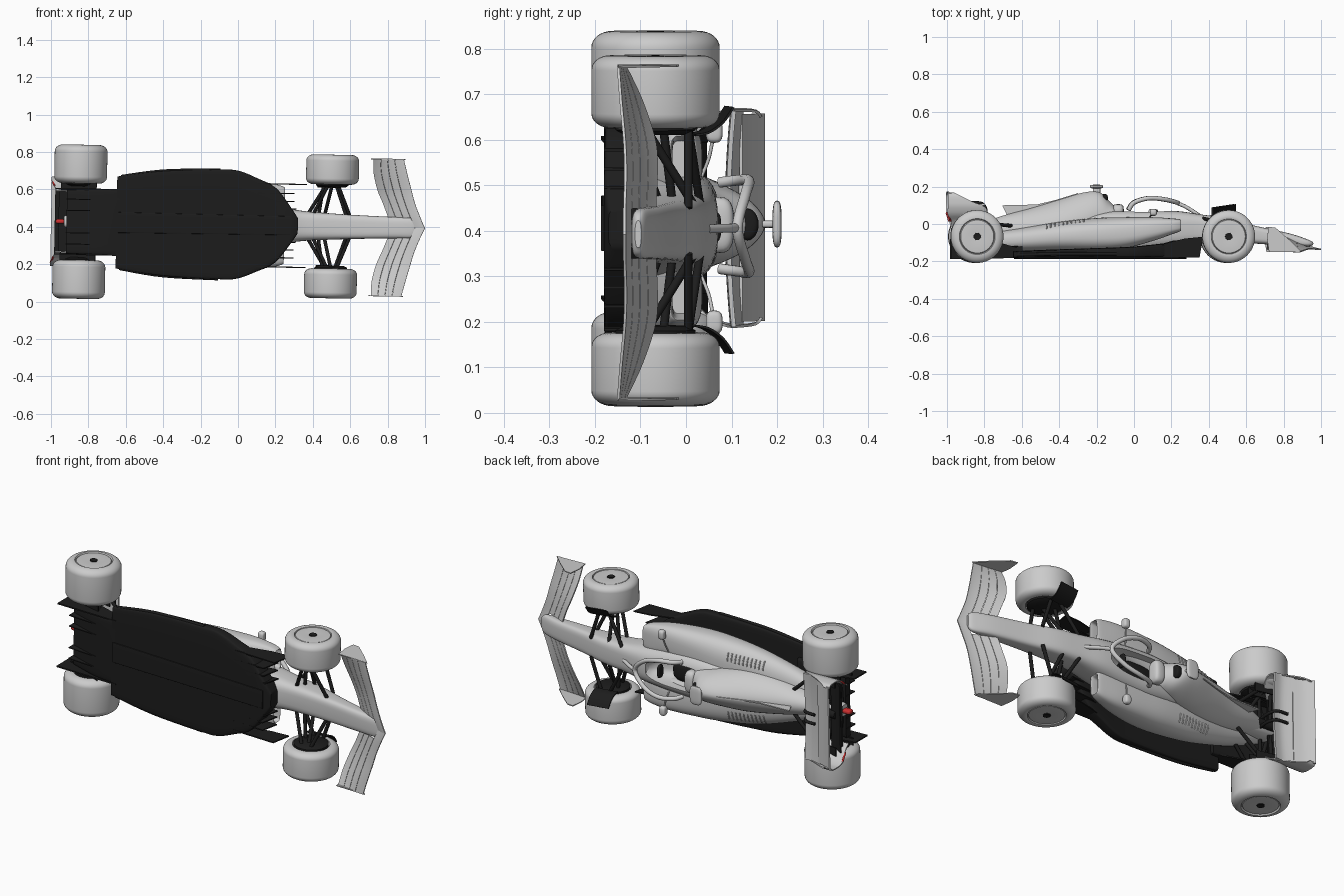
import bpy, bmesh, math
from mathutils import Vector, Matrix
from mathutils.bvhtree import BVHTree

if "Cube" in bpy.data.objects:
    bpy.data.objects.remove(bpy.data.objects["Cube"])

# Car lies on its side: x = nose, y = car's up, z = car's width (0 = centreline until the end)
def material(name, rgb):
    m = bpy.data.materials.new(name)
    m.diffuse_color = (*rgb, 1)
    m.use_nodes = True
    m.node_tree.nodes["Principled BSDF"].inputs["Base Color"].default_value = m.diffuse_color
    return m

BLACK = material("black", (0.012, 0.012, 0.012))
RED = material("red", (0.6, 0.03, 0.03))

def smooth(P, n=6):
    out = []
    for i in range(len(P) - 1):
        a, b, c, d = P[max(i - 1, 0)], P[i], P[i + 1], P[min(i + 2, len(P) - 1)]
        for k in range(n):
            t = k / n
            out.append(tuple(0.5 * (2 * q + (r - p) * t + (2 * p - 5 * q + 4 * r - s) * t * t
                       + (3 * q - p - 3 * r + s) * t ** 3) for p, q, r, s in zip(a, b, c, d)))
    return out + [tuple(P[-1])]

def finish(name, bm, mat=None):
    bmesh.ops.recalc_face_normals(bm, faces=bm.faces)
    me = bpy.data.meshes.new(name)
    bm.to_mesh(me)
    bm.free()
    ob = bpy.data.objects.new(name, me)
    bpy.context.collection.objects.link(ob)
    if mat:
        me.materials.append(mat)
    return ob

def skin(bm, rings, closed=True):
    rs = [[bm.verts.new(p) for p in r] for r in rings]
    for a, b in zip(rs, rs[1:]):
        for j in range(len(a) if closed else len(a) - 1):
            k = (j + 1) % len(a)
            bm.faces.new((a[j], a[k], b[k], b[j]))
    return rs

# stations: (x, bottom, top, z centre, half width, squareness)
def loft(name, stations, mat=None, side=1, n=6, seg=40):
    bm, rings = bmesh.new(), []
    for x, lo, hi, zc, hw, p in smooth(stations, n):
        ring = []
        for k in range(seg):
            c, s = math.cos(2 * math.pi * k / seg), math.sin(2 * math.pi * k / seg)
            ring.append((x, (lo + hi) / 2 + (hi - lo) / 2 * math.copysign(abs(s) ** (2 / p), s),
                         side * (zc + hw * math.copysign(abs(c) ** (2 / p), c))))
        rings.append(ring)
    rs = skin(bm, rings)
    bm.faces.new(rs[0])
    bm.faces.new(rs[-1])
    return finish(name, bm, mat)

def sheet(name, rows, t=0.006, mat=None):
    bm = bmesh.new()
    skin(bm, rows, False)
    bmesh.ops.recalc_face_normals(bm, faces=bm.faces)
    bmesh.ops.solidify(bm, geom=bm.faces[:], thickness=t)
    return finish(name, bm, mat)

def plate(name, outline, z, t=0.006, mat=None):
    bm = bmesh.new()
    skin(bm, [[(x, y, z - t / 2) for x, y in outline], [(x, y, z + t / 2) for x, y in outline]])
    bm.verts.ensure_lookup_table()
    n = len(outline)
    bm.faces.new(bm.verts[:n])
    bm.faces.new(bm.verts[n:])
    return finish(name, bm, mat)

def lathe(name, prof, centre, side, mat=None, seg=56):
    bm = bmesh.new()
    skin(bm, [[(centre[0] + r * math.cos(2 * math.pi * k / seg), centre[1] + r * math.sin(2 * math.pi * k / seg),
                side * d) for k in range(seg)] for r, d in prof])
    bmesh.ops.remove_doubles(bm, verts=bm.verts, dist=1e-5)
    return finish(name, bm, mat)

def tube(name, pts, r, mat=None, n=6):
    cu = bpy.data.curves.new(name, 'CURVE')
    cu.dimensions, cu.bevel_depth, cu.bevel_resolution, cu.use_fill_caps = '3D', r, 3, True
    P = smooth(pts, n) if len(pts) > 2 else pts
    sp = cu.splines.new('POLY')
    sp.points.add(len(P) - 1)
    for q, p in zip(sp.points, P):
        q.co = (*p, 1)
    ob = bpy.data.objects.new(name, cu)
    bpy.context.collection.objects.link(ob)
    if mat:
        cu.materials.append(mat)
    return ob

def blob(name, c, size, mat=None, p=3):
    st = [(c[0] + size[0] * u, c[1] - size[1] * w, c[1] + size[1] * w, c[2], size[2] * w, p)
          for u, w in ((-1, .3), (-.9, .75), (-.5, 1), (.5, 1), (.9, .75), (1, .3))]
    return loft(name, st, mat, 1, 3, 24)

# Chassis with nose, opened for the cockpit
hull = loft("chassis_and_nose", [
    (-.93, -.09, -.03, 0, .03, 3), (-.8, -.13, 0, 0, .05, 3), (-.5, -.15, .03, 0, .08, 3), (-.15, -.15, .07, 0, .12, 3),
    (.05, -.15, .072, 0, .12, 3), (.22, -.13, .07, 0, .1, 3), (.35, -.105, .052, 0, .08, 3.5),
    (.5, -.1, .03, 0, .07, 4), (.65, -.105, -.01, 0, .063, 4), (.83, -.118, -.05, 0, .057, 3.5),
    (.93, -.12, -.083, 0, .052, 3), (.958, -.112, -.098, 0, .03, 2.5)])
cutter = loft("cockpit_cutter", [(-.13, -.05, .3, 0, .05, 4), (-.08, -.05, .3, 0, .068, 4), (.08, -.05, .3, 0, .066, 4),
                                 (.17, 0, .3, 0, .05, 3), (.2, .04, .3, 0, .03, 3)])
cutter.hide_render = True
mod = hull.modifiers.new("cockpit", 'BOOLEAN')
mod.operation, mod.object = 'DIFFERENCE', cutter
bpy.context.view_layer.objects.active = hull
bpy.ops.object.modifier_apply(modifier="cockpit")
bpy.data.objects.remove(cutter)

# Engine cover, fin, air intake, camera bar
loft("engine_cover", [(-.085, -.1, .075, 0, .085, 2.2), (-.13, -.1, .12, 0, .08, 2), (-.185, -.1, .17, 0, .085, 1.8),
                      (-.27, -.12, .168, 0, .1, 1.6), (-.4, -.13, .13, 0, .11, 1.6), (-.55, -.13, .085, 0, .095, 1.7),
                      (-.7, -.12, .045, 0, .065, 2), (-.8, -.1, .01, 0, .04, 2)])
plate("engine_fin", [(-.3, .1), (-.3, .165), (-.42, .128), (-.52, .104), (-.705, .1), (-.67, .03), (-.5, .03)], 0)
blob("air_intake", (-.158, .135, 0), (.018, .024, .034), BLACK, 2)
blob("camera_bar", (-.2, .2, 0), (.035, .01, .05))
blob("camera_stalk", (-.2, .18, 0), (.02, .022, .008))

# Cockpit: seat, headrest, steering wheel, halo
blob("seat", (-.02, -.02, 0), (.1, .04, .055), BLACK)
blob("headrest", (-.085, .07, 0), (.03, .035, .06))
blob("steering_wheel", (.12, .055, 0), (.008, .022, .035), BLACK)
tube("halo_ring", [(-.03, .075, -.095), (.0, .115, -.1), (.08, .138, -.1), (.17, .13, -.07), (.235, .113, 0),
                   (.17, .13, .07), (.08, .138, .1), (.0, .115, .1), (-.03, .075, .095)], .012)
tube("halo_pillar", [(.23, .112, 0), (.28, .09, 0), (.35, .045, 0)], .01)

# Floor, plank, diffuser
loft("floor", [(-.65, -.18, -.145, 0, .246, 9), (-.4, -.18, -.135, 0, .28, 9), (-.1, -.18, -.125, 0, .293, 9),
               (0, -.18, -.12, 0, .288, 9), (.1, -.18, -.11, 0, .25, 9), (.2, -.18, -.1, 0, .2, 9),
               (.28, -.18, -.1, 0, .1, 9), (.32, -.17, -.11, 0, .04, 6)], BLACK, seg=48)
loft("diffuser", [(-.6, -.18, -.12, 0, .18, 9), (-.75, -.175, -.11, 0, .175, 9), (-.917, -.13, -.09, 0, .17, 9)], BLACK)
loft("plank", [(-.64, -.187, -.17, 0, .055, 12), (.28, -.187, -.17, 0, .05, 12)], BLACK)

# Front wing elements share one swept, curved surface
SPAN = [(0, 1.0, -.132, .83, -.06), (.055, .975, -.132, .805, -.065), (.13, .945, -.13, .775, -.062),
        (.2, .925, -.132, .745, -.066), (.29, .9, -.14, .722, -.095), (.368, .88, -.146, .718, -.132)]

def wing_rows(f0, f1, zmin, side):
    rows = []
    for z, lx, ly, tx, ty in smooth(SPAN, 5):
        if z >= zmin:
            fs = [f0 + (f1 - f0) * k / 5 for k in range(6)]
            rows.append([(lx + (tx - lx) * f, ly + (ty - ly) * f ** 1.4, side * z) for f in fs])
    return rows

for side in (-1, 1):
    for i, (f0, f1) in enumerate([(0, .3), (.31, .53), (.54, .76), (.77, 1)]):
        sheet("front_wing_element", wing_rows(f0, f1, 0 if i == 0 else .05, side), .006)
    plate("front_wing_endplate", [(.89, -.148), (.715, -.15), (.705, -.08), (.712, -.015), (.75, -.02), (.83, -.09)],
          side * .366, .005)

    # Sidepod with hollow inlet
    pod = loft("sidepod", [(.16, -.03, .012, .15, .04, 4), (.235, -.03, .015, .15, .05, 4), (.245, -.038, .024, .145, .06, 4),
                           (.2, -.055, .03, .14, .08, 3.5), (.1, -.09, .036, .145, .088, 3), (-.05, -.13, .036, .13, .105, 2.8),
                           (-.2, -.145, .032, .105, .125, 2.6), (-.4, -.145, .012, .08, .125, 2.4),
                           (-.6, -.145, -.02, .05, .1, 2.4), (-.75, -.14, -.045, .035, .06, 2.4),
                           (-.86, -.12, -.07, .02, .03, 2.4)], None, side)
    # Cooling louvres laid on the pod surface
    tree = BVHTree.FromPolygons([v.co for v in pod.data.vertices], [list(p.vertices) for p in pod.data.polygons])
    for k in range(10):
        pts = []
        for z in (.125, .14, .155, .17):
            hit = tree.ray_cast(Vector((-.47 + .022 * k, .5, side * (z + .0015 * k))), Vector((0, -1, 0)))[0]
            if hit:
                pts.append(tuple(hit))
        if len(pts) > 1:
            tube("louvre", pts, .0035)

    # Floor fences and diffuser strakes
    for z, x0, x1, top in ((.222, .1, .366, -.068), (.172, .1, .3, -.08), (.13, .12, .3, -.08), (.09, .14, .31, -.09)):
        plate("floor_fence", [(x0, -.18), (x1 - .02, -.18), (x1, top), (x1 - .1, top - .01), (x0, -.12)], side * z, .006, BLACK)
    for z in (.06, .12):
        plate("diffuser_strake", [(-.92, -.17), (-.6, -.18), (-.6, -.13), (-.92, -.1)], side * z, .005, BLACK)
    plate("diffuser_side", [(-.98, -.187), (-.62, -.182), (-.62, -.13), (-.85, -.06), (-.98, -.08)], side * .175, .007, BLACK)
    tube("floor_edge", [(-.63, -.165, side * .246), (-.4, -.16, side * .28), (-.1, -.16, side * .291)], .009, BLACK)

    # Mirrors
    blob("mirror", (.1, .062, side * .21), (.018, .018, .025))
    tube("mirror_stalk", [(.1, .06, side * .2), (.09, .05, side * .15), (.08, .03, side * .1)], .004)

    # Wheels
    for x, y, a, b, c in ((.5, -.067, .225, .384, .04), (-.846, -.067, .205, .412, .045)):
        R = .141
        arc = [(math.cos(t * math.pi / 16), math.sin(t * math.pi / 16)) for t in range(9)]
        prof = [(0, a + .02), (.09, a + .02), (.095, a)]
        prof += [(R - c + c * s, a + c * .8 * (1 - q)) for q, s in arc]
        prof += [(R - c + c * q, b - c * .8 * (1 - s)) for q, s in arc]
        prof += [(.094, b - .002), (.092, b - .01), (.088, b - .004), (.05, b - .001), (.022, b - .004), (0, b - .004)]
        lathe("wheel", prof, (x, y), side)
        lathe("wheel_nut", [(0, b - .01), (.02, b - .01), (.019, b), (.008, b - .003), (0, b - .003)], (x, y), side, BLACK)
        lathe("brake_drum", [(0, a - .015), (.07, a - .015), (.088, a - .005), (.088, a + .03), (0, a + .03)], (x, y), side, BLACK)

    # Suspension arms: (inner x, y, z) to (outer x, y, z)
    arms = [(.37, .03, .06, .47, .005), (.58, .005, .05, .52, .005), (.4, -.06, .06, .48, -.12), (.6, -.07, .05, .53, -.12),
            (.46, .02, .05, .5, -.09), (.43, -.03, .06, .455, -.05)]
    for x0, y0, z0, x1, y1 in arms:
        tube("front_suspension_arm", [(x0, y0, side * z0), (x1, y1, side * .225)], .0095, BLACK)
    for x0, y0, z0, x1, y1 in [(-.65, -.01, .06, -.82, .005), (-.88, -.03, .03, -.86, .005), (-.66, -.08, .06, -.82, -.11),
                               (-.9, -.08, .03, -.87, -.11), (-.76, -.1, .05, -.84, -.02), (-.85, -.07, .02, -.85, -.07)]:
        tube("rear_suspension_arm", [(x0, y0, side * z0), (x1, y1, side * .21)], .0095, BLACK)

    # Winglet curving over the front wheel, and rear brake winglets
    sheet("wheel_winglet", [[(x, y + (x - .47) * .15, side * z) for x in (.42, .46, .5, .54)] for y, z in
                            smooth([(.01, .212), (.04, .218), (.07, .24), (.092, .272)], 4)], .005, BLACK)
    for y in (-.13, -.03, .02):
        sheet("rear_brake_winglet", [[(x, y + (-.84 - x) * .2, side * z) for x in (-.76, -.84, -.95)]
                                     for z in (.165, .21)], .006, BLACK)

    # Rear wing endplate, rolling inward at the bottom
    rows = [(.168, -1, -.965, .222), (.155, -1, -.94, .236), (.12, -1, -.87, .24), (.09, -1, -.8, .238),
            (.05, -1, -.79, .222), (.015, -.985, -.81, .19), (-.03, -.975, -.86, .165)]
    sheet("rear_wing_endplate", [[(x0 + (x1 - x0) * k / 4, y, side * z) for k in range(5)]
                                 for y, x0, x1, z in smooth(rows, 3)], .006)
    tube("endplate_light", [(-.998, .06, side * .222), (-.985, .015, side * .19)], .005, RED)
    # Swan-neck pylon
    tube("wing_pylon", [(-.8, -.02, side * .02), (-.79, .06, side * .022), (-.81, .108, side * .025),
                        (-.87, .115, side * .025)], .008, BLACK)

# Rear wing planes
def plane(name, chord, hw, dip, t, mat=None):
    zs = [hw * (k / 10 - 1) for k in range(21)]
    sheet(name, [[(x, y - dip * (1 - (z / hw) ** 2), z) for x, y in smooth(chord, 4)] for z in zs], t, mat)

plane("rear_wing_main", [(-.8, .1), (-.85, .098), (-.91, .118)], .238, .012, .01)
plane("rear_wing_flap", [(-.9, .118), (-.95, .138), (-1, .168)], .228, 0, .007)
plane("beam_wing_lower", [(-.86, -.03), (-.91, -.025), (-.96, 0)], .17, 0, .007, BLACK)
plane("beam_wing_upper", [(-.9, .005), (-.94, .015), (-.98, .04)], .185, 0, .007, BLACK)

# Exhaust and rain light
tube("exhaust", [(-.75, .0, 0), (-.93, .01, 0)], .022, BLACK)
blob("rain_light", (-.95, -.06, 0), (.025, .02, .012), RED)

# Shade, then move into place with the slight yaw of the model
bpy.ops.object.select_all(action='DESELECT')
for ob in bpy.data.objects:
    ob.select_set(ob.type == 'MESH')
bpy.context.view_layer.objects.active = hull
bpy.ops.object.shade_smooth_by_angle(angle=math.radians(35))
place = Matrix.Translation((0, 0, .411)) @ Matrix.Rotation(.019, 4, 'Y')
for ob in bpy.data.objects:
    ob.matrix_world = place @ ob.matrix_world
